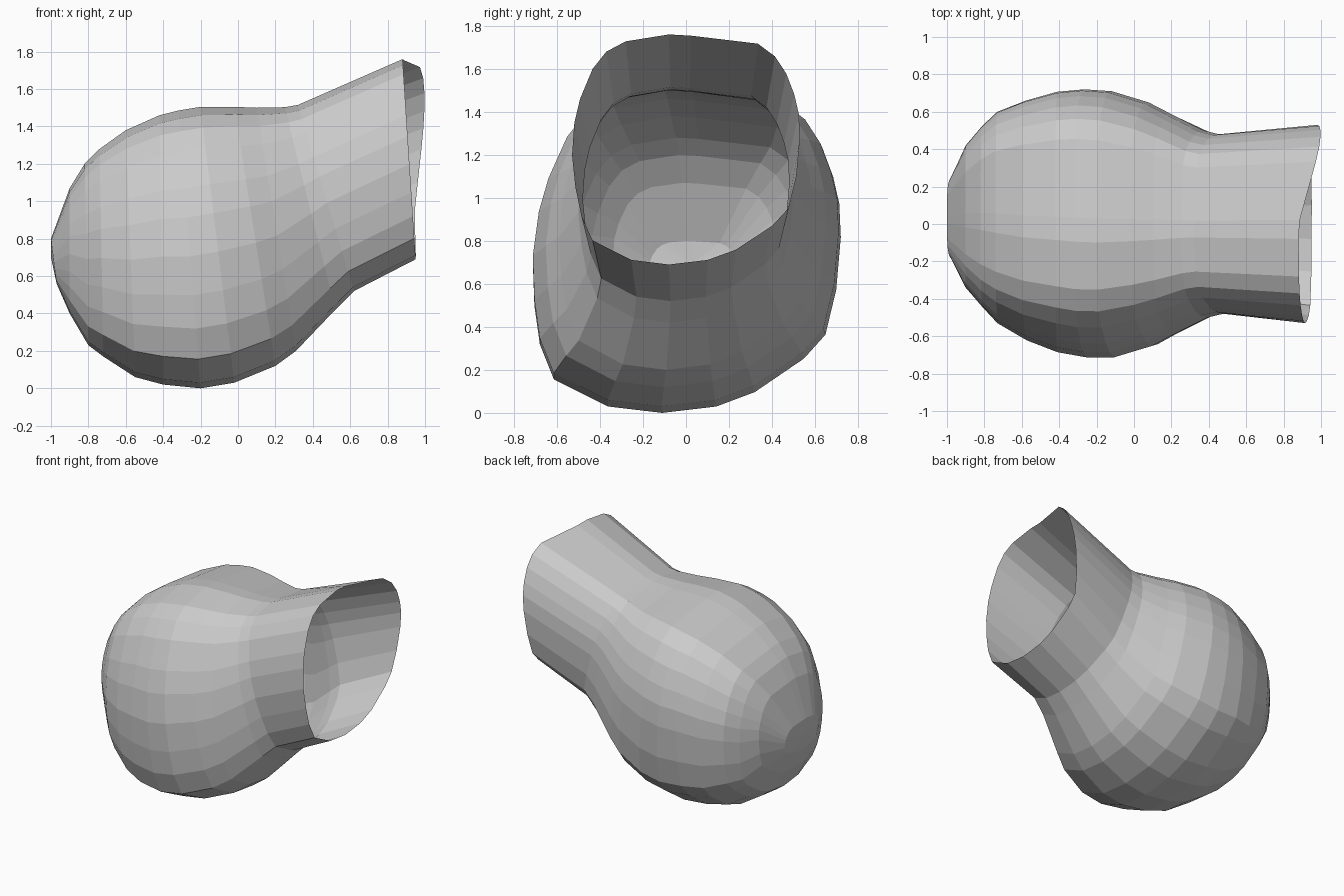
import bpy
import bmesh

cube = bpy.data.objects.get("Cube")
if cube:
    bpy.data.objects.remove(cube, do_unlink=True)

grey = bpy.data.materials.new("neutral_grey")
grey.use_nodes = True
colour = (0.6, 0.6, 0.6, 1)
grey.diffuse_color = colour
grey.node_tree.nodes["Principled BSDF"].inputs["Base Color"].default_value = colour

# Rounded-square cross-section (sideways, up), clockwise from the top
SECTION = [(-.15, 1), (.04, .99), (.63, .92), (.78, .81), (.88, .66), (.95, .48),
           (.99, .31), (1, .1), (.97, -.23), (.9, -.51), (.76, -.66), (.44, -.87),
           (.19, -.96), (-.15, -1), (-.48, -.96), (-.82, -.79), (-.92, -.57),
           (-.97, -.33), (-1, -.05), (-.98, .23), (-.93, .44), (-.82, .7),
           (-.7, .85), (-.53, .94)]

# Rings from mouth to closed end:
# top x, top z, bottom x, bottom z, half width, sideways shift
RINGS = [(.88, 1.76, .95, .69, .53, 0), (.32, 1.515, .62, .52, .48, 0),
         (.25, 1.503, .52, .42, .5, 0), (.1, 1.5, .31, .2, .59, 0),
         (-.02, 1.505, .2, .12, .65, 0), (-.2, 1.505, -.02, .03, .71, 0),
         (-.32, 1.485, -.2, 0, .715, .005), (-.42, 1.46, -.4, .02, .695, .012),
         (-.6, 1.38, -.55, .06, .64, .02), (-.74, 1.28, -.72, .17, .565, .035),
         (-.82, 1.2, -.8, .23, .485, .04), (-.9, 1.07, -.9, .4, .38, .04),
         (-1, .8, -.97, .56, .2, .03)]


def make_ring(bm, ring, is_mouth):
    """Place the cross-section between a ring's top and bottom points."""
    top_x, top_z, low_x, low_z, width, shift = ring
    # The wide body sags outwards on its right side
    sag = 0 if is_mouth else max(0, width - .48) * .22
    verts = []
    for u, v in SECTION:
        t = (v + 1) / 2
        x = low_x + (top_x - low_x) * t
        if is_mouth:
            x += max(u, 0) * max(.06 + .09 * v, .01)
        y = u * width + shift - sag * v * min(u, 0)
        verts.append(bm.verts.new((x, y, low_z + (top_z - low_z) * t)))
    return verts


# Open-mouthed bulb, the mouth cut at a slant
bm = bmesh.new()
loops = [make_ring(bm, ring, i == 0) for i, ring in enumerate(RINGS)]
count = len(SECTION)
for a, b in zip(loops, loops[1:]):
    for i in range(count):
        j = (i + 1) % count
        bm.faces.new((a[i], a[j], b[j], b[i]))

# Closed end
tip = bm.verts.new((-1, .03, .7))
for i in range(count):
    bm.faces.new((loops[-1][i], loops[-1][(i + 1) % count], tip))
bmesh.ops.recalc_face_normals(bm, faces=bm.faces)

# Face the surface outwards
tip_face = tip.link_faces[0]
tip_face.normal_update()
if tip_face.normal.x > 0:
    bmesh.ops.reverse_faces(bm, faces=bm.faces)

mesh = bpy.data.meshes.new("bulb_shell")
bm.to_mesh(mesh)
bm.free()
mesh.materials.append(grey)
shell = bpy.data.objects.new("bulb_shell", mesh)
bpy.context.collection.objects.link(shell)
